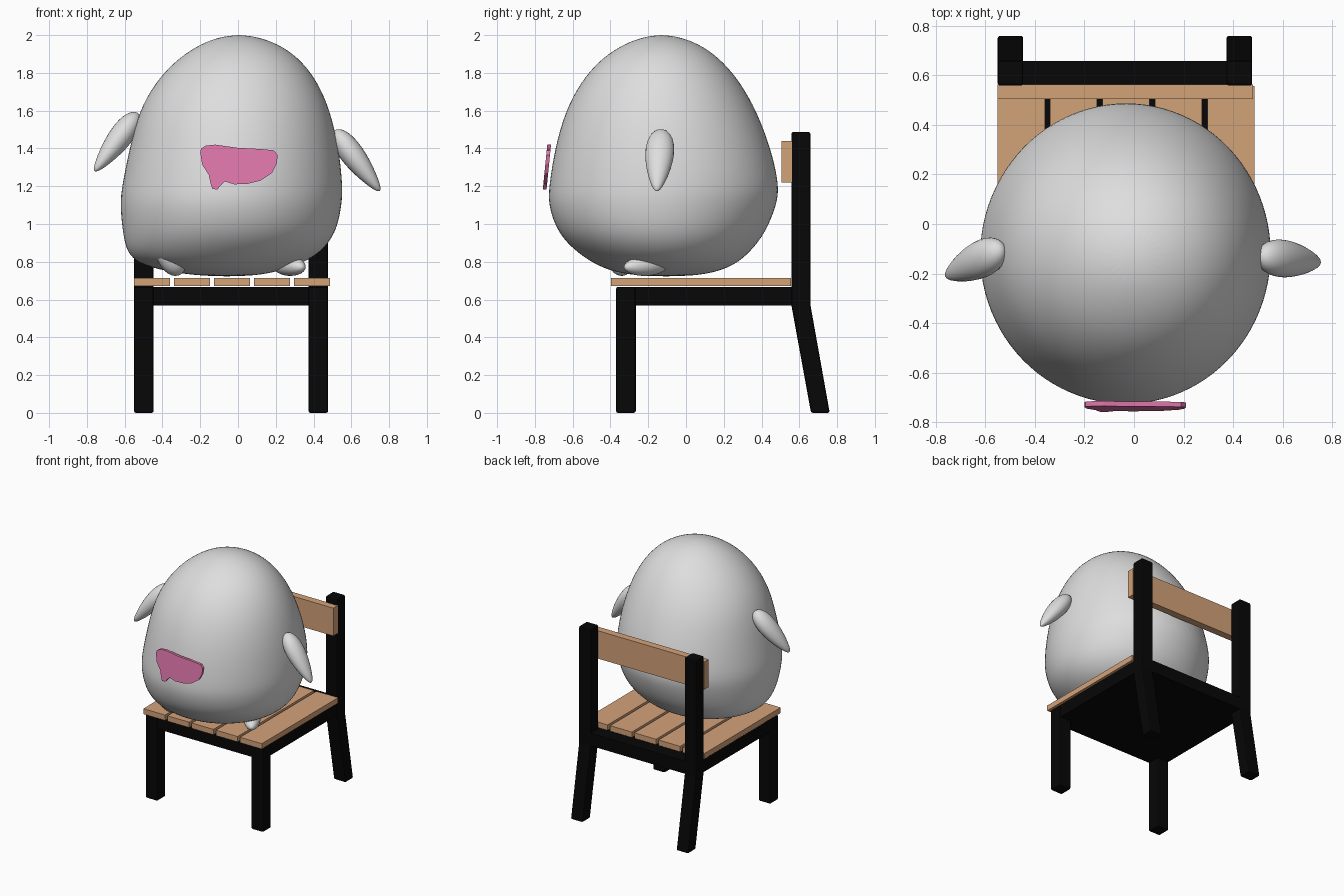
import bpy, bmesh, math
from mathutils import Vector, Matrix

if "Cube" in bpy.data.objects:
    bpy.data.objects.remove(bpy.data.objects["Cube"])


def material(name, rgb):
    m = bpy.data.materials.new(name)
    m.use_nodes = True
    m.diffuse_color = (*rgb, 1)
    bsdf = next(n for n in m.node_tree.nodes if n.type == 'BSDF_PRINCIPLED')
    bsdf.inputs["Base Color"].default_value = (*rgb, 1)
    return m


GREY = material("pale grey", (0.73, 0.73, 0.73))
PINK = material("mouth pink", (0.75, 0.185, 0.415))
WOOD = material("light wood", (0.65, 0.36, 0.19))
BLACK = material("black frame", (0.002, 0.002, 0.002))


def finish(name, bm, mat, smooth=False, bevel=0.0, subdiv=0):
    bmesh.ops.recalc_face_normals(bm, faces=bm.faces)
    me = bpy.data.meshes.new(name)
    bm.to_mesh(me)
    bm.free()
    me.materials.append(mat)
    for p in me.polygons:
        p.use_smooth = smooth
    ob = bpy.data.objects.new(name, me)
    bpy.context.collection.objects.link(ob)
    if bevel:
        mod = ob.modifiers.new("bevel", 'BEVEL')
        mod.width, mod.segments = bevel, 2
    if subdiv:
        mod = ob.modifiers.new("smooth", 'SUBSURF')
        mod.levels = mod.render_levels = subdiv
    return ob


def box(name, x, y, z, mat, bevel=0.0):
    bm = bmesh.new()
    bmesh.ops.create_cube(bm, size=1)
    for v in bm.verts:
        for i, (lo, hi) in enumerate((x, y, z)):
            v.co[i] = (lo + hi) / 2 + v.co[i] * (hi - lo)
    return finish(name, bm, mat, bevel=bevel)


def prism(name, outline, offset, mat, bevel=0.0):
    """Closed outline of 3D points, extruded by an offset."""
    bm = bmesh.new()
    face = bm.faces.new([bm.verts.new(p) for p in outline])
    ext = bmesh.ops.extrude_face_region(bm, geom=[face])["geom"]
    bmesh.ops.translate(bm, vec=offset,
                        verts=[g for g in ext if isinstance(g, bmesh.types.BMVert)])
    return finish(name, bm, mat, bevel=bevel)


def teardrop(name, root, tip, side, wide, thin, taper):
    """Ellipsoid narrowing from root to tip, widest along the side direction."""
    root, tip = Vector(root), Vector(tip)
    axis = (tip - root) / 2
    n = axis.cross(Vector(side)).normalized()
    s = n.cross(axis).normalized()
    mat = Matrix((s * wide, n * thin, axis)).transposed()
    bm = bmesh.new()
    bmesh.ops.create_uvsphere(bm, u_segments=24, v_segments=16, radius=1)
    for v in bm.verts:
        k = 1 - taper * v.co.z
        v.co = (root + tip) / 2 + mat @ Vector((v.co.x * k, v.co.y * k, v.co.z))
    return finish(name, bm, GREY, smooth=True)


# Body: stacked oval rings of (z, x min, x max, y min, y max)
rings = [(0.728, -0.22, 0.10, -0.27, 0.06), (0.75, -0.38, 0.21, -0.39, 0.17),
         (0.79, -0.52, 0.33, -0.48, 0.26), (0.85, -0.58, 0.43, -0.57, 0.33),
         (0.95, -0.60, 0.51, -0.67, 0.41), (1.1, -0.615, 0.54, -0.72, 0.47),
         (1.2, -0.605, 0.545, -0.715, 0.485), (1.4, -0.565, 0.525, -0.685, 0.44),
         (1.6, -0.515, 0.48, -0.63, 0.365), (1.75, -0.43, 0.415, -0.55, 0.28),
         (1.86, -0.33, 0.335, -0.46, 0.19), (1.94, -0.22, 0.235, -0.35, 0.09),
         (1.987, -0.11, 0.12, -0.24, -0.02)]
bm = bmesh.new()
SEG = 24
loops = []
for z, x0, x1, y0, y1 in rings:
    loop = []
    for i in range(SEG):
        a = math.tau * i / SEG
        loop.append(bm.verts.new(((x0 + x1) / 2 + math.cos(a) * (x1 - x0) * 0.514,
                                  (y0 + y1) / 2 + math.sin(a) * (y1 - y0) * 0.514, z)))
    loops.append(loop)
for a, b in zip(loops, loops[1:]):
    for i in range(SEG):
        j = (i + 1) % SEG
        bm.faces.new((a[i], a[j], b[j], b[i]))
for loop, z in ((loops[0], 0.722), (loops[-1], 2.003)):
    c = sum((v.co for v in loop), Vector()) / SEG
    pole = bm.verts.new((c.x, c.y, z))
    for i in range(SEG):
        bm.faces.new((loop[i], loop[(i + 1) % SEG], pole))
finish("body", bm, GREY, smooth=True, subdiv=2)

# Arms and feet
teardrop("left_arm", (0.51, -0.13, 1.495), (0.75, -0.155, 1.175), (0, 1, 0), 0.072, 0.06, 0.35)
teardrop("right_arm", (-0.53, -0.1, 1.585), (-0.758, -0.21, 1.28), (0, 1, 0), 0.072, 0.06, 0.35)
teardrop("left_foot", (0.2, -0.1, 0.79), (0.345, -0.325, 0.77), (1, 1, 0), 0.06, 0.055, 0.1)
teardrop("right_foot", (-0.425, -0.4, 0.89), (-0.3, -0.32, 0.74), (1, 0, 1), 0.06, 0.06, -0.2)

# Mouth: thin tilted plate with a drip on one side
mouth = [(-0.2, 1.38), (-0.195, 1.4), (-0.17, 1.415), (-0.12, 1.42), (0, 1.403),
         (0.12, 1.397), (0.19, 1.39), (0.21, 1.365), (0.205, 1.32), (0.18, 1.27),
         (0.12, 1.23), (0.05, 1.212), (-0.02, 1.21), (-0.07, 1.225), (-0.09, 1.205),
         (-0.11, 1.183), (-0.135, 1.185), (-0.145, 1.215), (-0.155, 1.26), (-0.19, 1.315)]
prism("mouth", [(x, -0.735 - (1.415 - z) * 0.1, z) for x, z in mouth], (0, 0.02, 0), PINK)

# Chair frame: seat base, front legs, and rear posts that splay below the seat
LEGS = {"right": (-0.55, -0.447), "left": (0.373, 0.477)}
box("seat_base", (-0.545, 0.47), (-0.363, 0.658), (0.568, 0.667), BLACK)
post = [(0.558, 1.487), (0.659, 1.487), (0.659, 0.57), (0.761, 0), (0.662, 0), (0.558, 0.57)]
for side, (x0, x1) in LEGS.items():
    box(side + "_front_leg", (x0, x1), (-0.37, -0.266), (0, 0.667), BLACK, 0.01)
    prism(side + "_back_post", [(x0, y, z) for y, z in post], (x1 - x0, 0, 0), BLACK, 0.01)

# Wooden seat slats and backrest
for i in range(5):
    x = -0.55 + i * 0.2115
    box(f"seat_slat_{i + 1}", (x, x + 0.19), (-0.397, 0.556), (0.672, 0.715), WOOD)
box("backrest", (-0.55, 0.48), (0.505, 0.562), (1.22, 1.44), WOOD)
